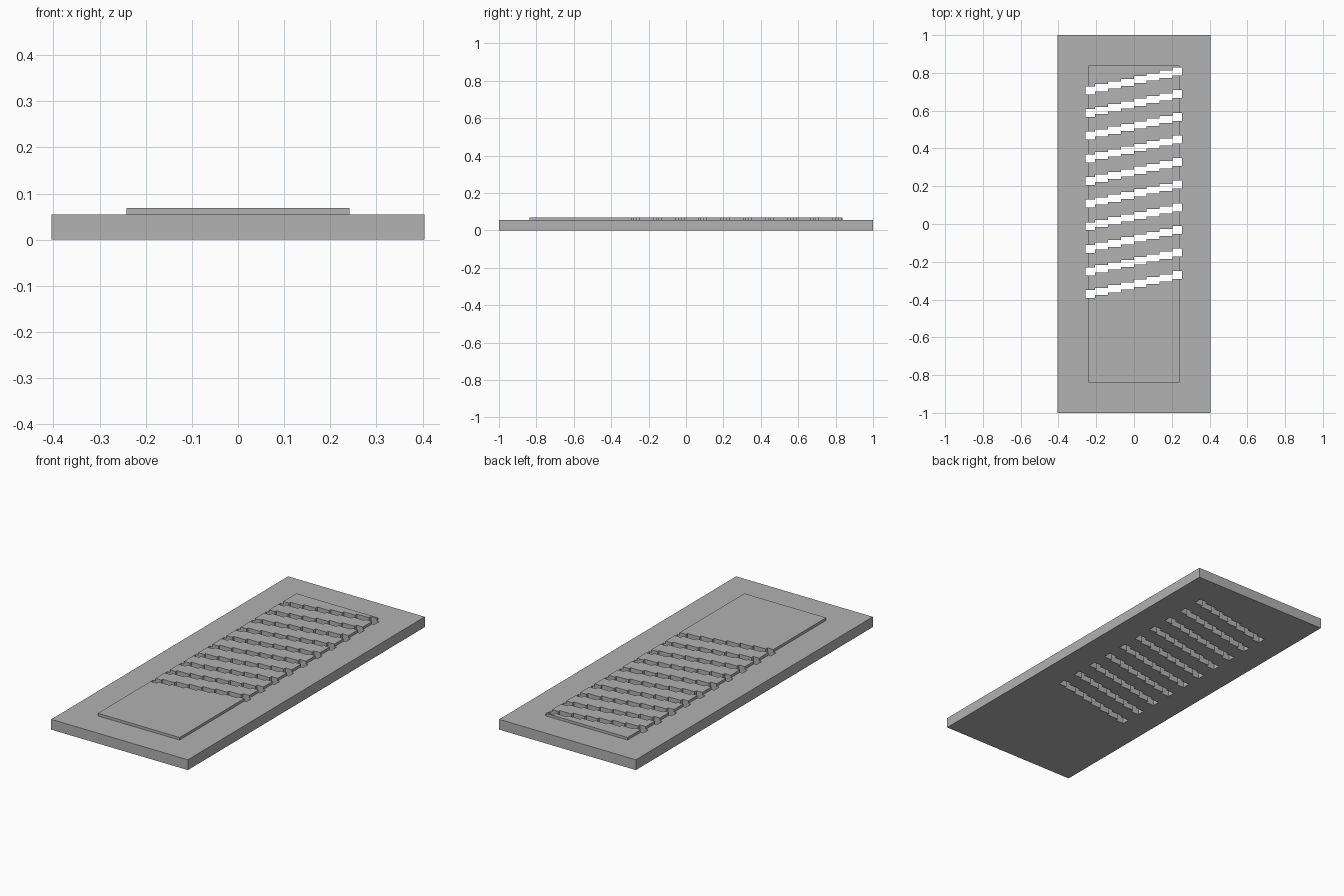
import bpy
import bmesh

cube = bpy.data.objects.get("Cube")
if cube:
    bpy.data.objects.remove(cube, do_unlink=True)

grey = bpy.data.materials.new("plain grey")
grey.use_nodes = True
colour = (0.445, 0.445, 0.445, 1)
grey.diffuse_color = colour
grey.node_tree.nodes["Principled BSDF"].inputs["Base Color"].default_value = colour


def add_object(name, bm):
    bmesh.ops.recalc_face_normals(bm, faces=bm.faces)
    mesh = bpy.data.meshes.new(name)
    bm.to_mesh(mesh)
    bm.free()
    mesh.materials.append(grey)
    obj = bpy.data.objects.new(name, mesh)
    bpy.context.collection.objects.link(obj)
    return obj


def slab(name, half_x, half_y, z0, z1):
    bm = bmesh.new()
    bmesh.ops.create_cube(bm, size=2)
    for v in bm.verts:
        v.co = (v.co.x * half_x, v.co.y * half_y, z1 if v.co.z > 0 else z0)
    return add_object(name, bm)


# Stepped slot outline, repeated in ten slanting rows
edges = [-0.257, -0.207, -0.138, -0.069, 0, 0.067, 0.134, 0.205, 0.254]
steps = len(edges) - 1
slots = bmesh.new()
for row in range(10):
    lower, upper = [], []
    for i in range(steps):
        y = 0.707 - 0.1198 * row + 0.0143 * i
        half = 0.021 if i in (0, steps - 1) else 0.019
        for x in edges[i:i + 2]:
            lower.append((x, y - half, -0.1))
            upper.append((x, y + half, -0.1))
    face = slots.faces.new([slots.verts.new(p) for p in lower + upper[::-1]])
    top = bmesh.ops.extrude_face_region(slots, geom=[face])["geom"]
    bmesh.ops.translate(slots, vec=(0, 0, 0.3),
                        verts=[g for g in top if isinstance(g, bmesh.types.BMVert)])
cutter = add_object("slot_cutter", slots)
cutter.hide_render = True

# Base plate and the thin raised panel on it
parts = [slab("base_plate", 0.404, 1.0, 0, 0.055),
         slab("raised_panel", 0.242, 0.838, 0.055, 0.069)]

# Cut the slots through both parts
for part in parts:
    cut = part.modifiers.new("slots", "BOOLEAN")
    cut.operation = "DIFFERENCE"
    cut.solver = "EXACT"
    cut.object = cutter
bpy.context.view_layer.update()
graph = bpy.context.evaluated_depsgraph_get()
baked = [bpy.data.meshes.new_from_object(p.evaluated_get(graph)) for p in parts]
for part, mesh in zip(parts, baked):
    part.modifiers.clear()
    part.data = mesh
bpy.data.objects.remove(cutter, do_unlink=True)
